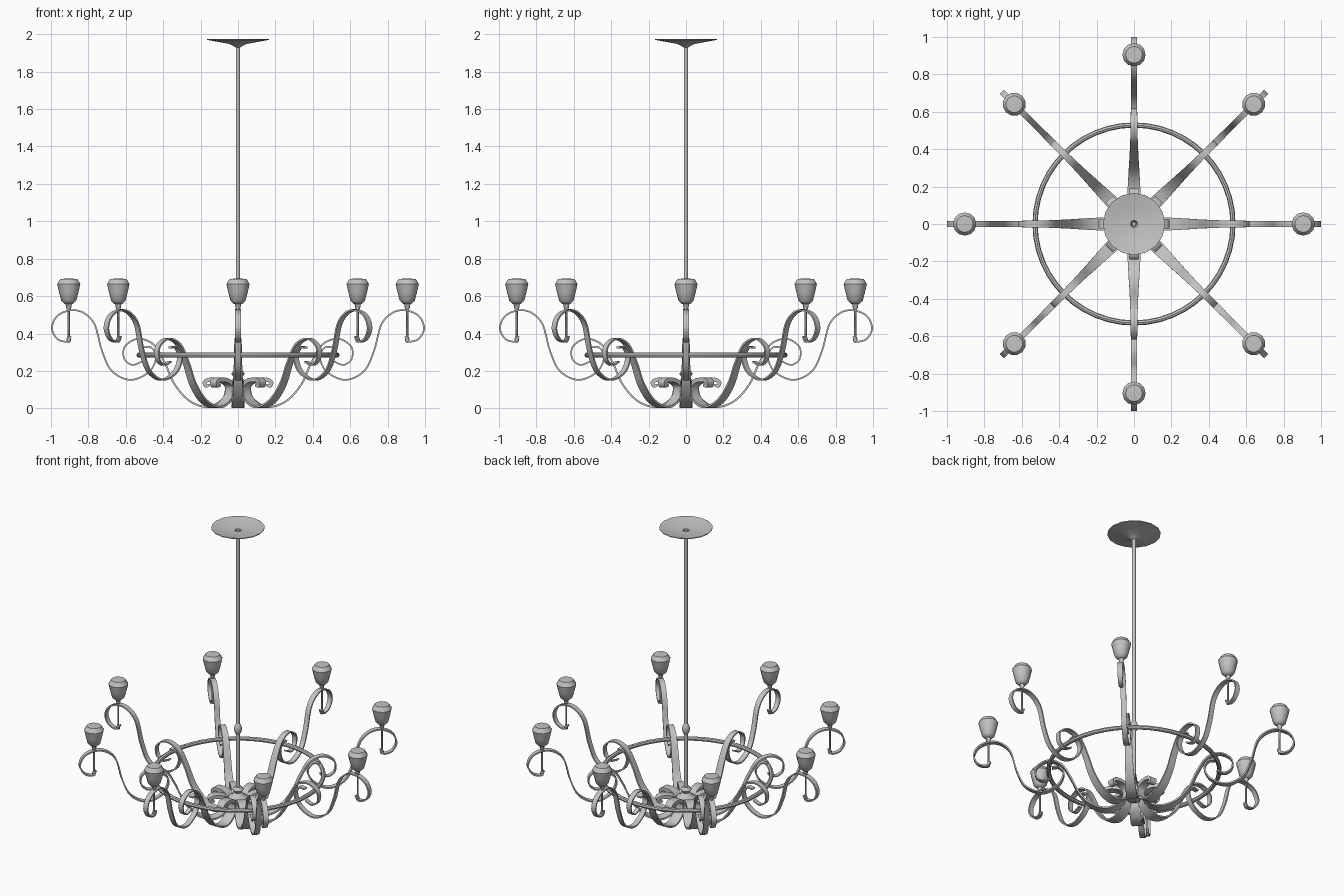
import bpy, bmesh, math
from mathutils import Vector

cube = bpy.data.objects.get("Cube")
if cube:
    bpy.data.objects.remove(cube)

metal = bpy.data.materials.new("grey metal")
metal.use_nodes = True
GREY = (0.55, 0.55, 0.55, 1)
metal.diffuse_color = GREY
metal.node_tree.nodes["Principled BSDF"].inputs["Base Color"].default_value = GREY


def finish(name, bm):
    """Turn a bmesh into a named, smooth-shaded object."""
    bmesh.ops.recalc_face_normals(bm, faces=bm.faces)
    mesh = bpy.data.meshes.new(name)
    bm.to_mesh(mesh)
    bm.free()
    mesh.materials.append(metal)
    obj = bpy.data.objects.new(name, mesh)
    bpy.context.collection.objects.link(obj)
    bpy.ops.object.select_all(action="DESELECT")
    obj.select_set(True)
    bpy.context.view_layer.objects.active = obj
    bpy.ops.object.shade_smooth_by_angle(angle=math.radians(40))
    return obj


def lathe(name, profile, sides, x=0.0):
    """Revolve (radius, height) points about a vertical axis at x."""
    bm = bmesh.new()
    verts = [bm.verts.new((x + r, 0, z)) for r, z in profile]
    edges = [bm.edges.new(pair) for pair in zip(verts, verts[1:])]
    bmesh.ops.spin(bm, geom=verts + edges, cent=(x, 0, 0), axis=(0, 0, 1),
                   angle=math.tau, steps=sides)
    bmesh.ops.remove_doubles(bm, verts=bm.verts, dist=0.0005)
    return finish(name, bm)


def spline(points, steps=6):
    """Smooth path through points of (radius, height, width, thickness)."""
    pts = [Vector(p) for p in points]
    pts = [pts[0] * 2 - pts[1]] + pts + [pts[-1] * 2 - pts[-2]]
    path = []
    for a, b, c, d in zip(pts, pts[1:], pts[2:], pts[3:]):
        for i in range(steps):
            t = i / steps
            path.append(0.5 * (2 * b + (c - a) * t + (2 * a - 5 * b + 4 * c - d) * t ** 2
                               + (3 * b - a - 3 * c + d) * t ** 3))
    return path + [pts[-2]]


def ribbon(name, points):
    """Sweep a flat strip along a path in the xz plane."""
    path = spline(points)
    bm = bmesh.new()
    rings = []
    for i, p in enumerate(path):
        before, after = path[max(i - 1, 0)], path[min(i + 1, len(path) - 1)]
        tangent = Vector((after[0] - before[0], 0, after[1] - before[1])).normalized()
        normal = Vector((-tangent.z, 0, tangent.x)) * p[3] / 2
        side = Vector((0, p[2] / 2, 0))
        centre = Vector((p[0], 0, p[1]))
        rings.append([bm.verts.new(centre + normal * n + side * s)
                      for n, s in ((1, 1), (1, -1), (-1, -1), (-1, 1))])
    for a, b in zip(rings, rings[1:]):
        for k in range(4):
            bm.faces.new((a[k], a[k - 1], b[k - 1], b[k]))
    bm.faces.new(rings[0])
    bm.faces.new(rings[-1])
    return finish(name, bm)


def around(obj, count=8):
    """Repeat a part evenly about the centre."""
    for i in range(1, count):
        copy = obj.copy()
        copy.name = f"{obj.name}_{i + 1}"
        copy.rotation_euler.z = math.tau * i / count
        bpy.context.collection.objects.link(copy)


# Ceiling dish, hanging rod with a knob, and central hub
lathe("ceiling_dish", [(0.166, 1.975), (0.1, 1.962), (0.045, 1.955), (0.02, 1.955),
                       (0.012, 1.93), (0.03, 1.94), (0.045, 1.948), (0.1, 1.958),
                       (0.166, 1.97), (0.166, 1.975)], 16)
lathe("hanging_rod", [(0, 0.06), (0.012, 0.06), (0.012, 1.955), (0, 1.955)], 10)
lathe("rod_knob", [(0.012, 0.56), (0.02, 0.575), (0.026, 0.6), (0.02, 0.62), (0.012, 0.635)], 10)
lathe("hub", [(0, 0.06), (0.04, 0.07), (0.06, 0.1), (0.06, 0.135), (0.035, 0.15),
              (0.022, 0.165), (0.036, 0.185), (0.022, 0.205), (0, 0.21)], 12)

# Ring joining the arms
lathe("ring", [(0.529 + 0.014 * math.cos(a), 0.285 + 0.014 * math.sin(a))
               for a in (math.tau * i / 8 for i in range(9))], 48)

# Inner scrolls: from the centre curl under and up to the curl around the ring
around(ribbon("inner_scroll", [
    (0.15, 0.125, 0.04, 0.014), (0.172, 0.12, 0.045, 0.018), (0.178, 0.14, 0.05, 0.02),
    (0.15, 0.153, 0.055, 0.022), (0.09, 0.145, 0.055, 0.022), (0.06, 0.11, 0.06, 0.018),
    (0.08, 0.05, 0.068, 0.014), (0.16, 0.007, 0.07, 0.011), (0.26, 0.04, 0.06, 0.01),
    (0.34, 0.13, 0.05, 0.01), (0.39, 0.24, 0.045, 0.01), (0.45, 0.34, 0.04, 0.01),
    (0.535, 0.372, 0.036, 0.009), (0.605, 0.33, 0.034, 0.009), (0.608, 0.265, 0.032, 0.008),
    (0.565, 0.232, 0.03, 0.008), (0.515, 0.25, 0.028, 0.008)]))

# Outer scrolls: from the ring out to the curl below each lamp
around(ribbon("outer_scroll", [
    (0.51, 0.325, 0.03, 0.009), (0.465, 0.325, 0.034, 0.009), (0.437, 0.275, 0.036, 0.009),
    (0.475, 0.195, 0.036, 0.009), (0.575, 0.152, 0.035, 0.009), (0.675, 0.2, 0.034, 0.009),
    (0.728, 0.31, 0.034, 0.009), (0.765, 0.445, 0.034, 0.009), (0.82, 0.507, 0.034, 0.009),
    (0.89, 0.525, 0.034, 0.009), (0.965, 0.495, 0.034, 0.009), (0.995, 0.43, 0.033, 0.009),
    (0.967, 0.372, 0.03, 0.009), (0.915, 0.357, 0.028, 0.009), (0.893, 0.385, 0.025, 0.009)]))

# Lamps with their stems
LAMP_X = 0.905
around(lathe("lamp_stem", [(0, 0.35), (0.01, 0.355), (0.012, 0.37), (0.006, 0.385),
                           (0.006, 0.525), (0.013, 0.535), (0.018, 0.565), (0, 0.57)], 8, LAMP_X))
around(lathe("lamp", [(0, 0.555), (0.022, 0.558), (0.04, 0.575), (0.052, 0.62),
                      (0.062, 0.665), (0.045, 0.692), (0, 0.694)], 12, LAMP_X))
